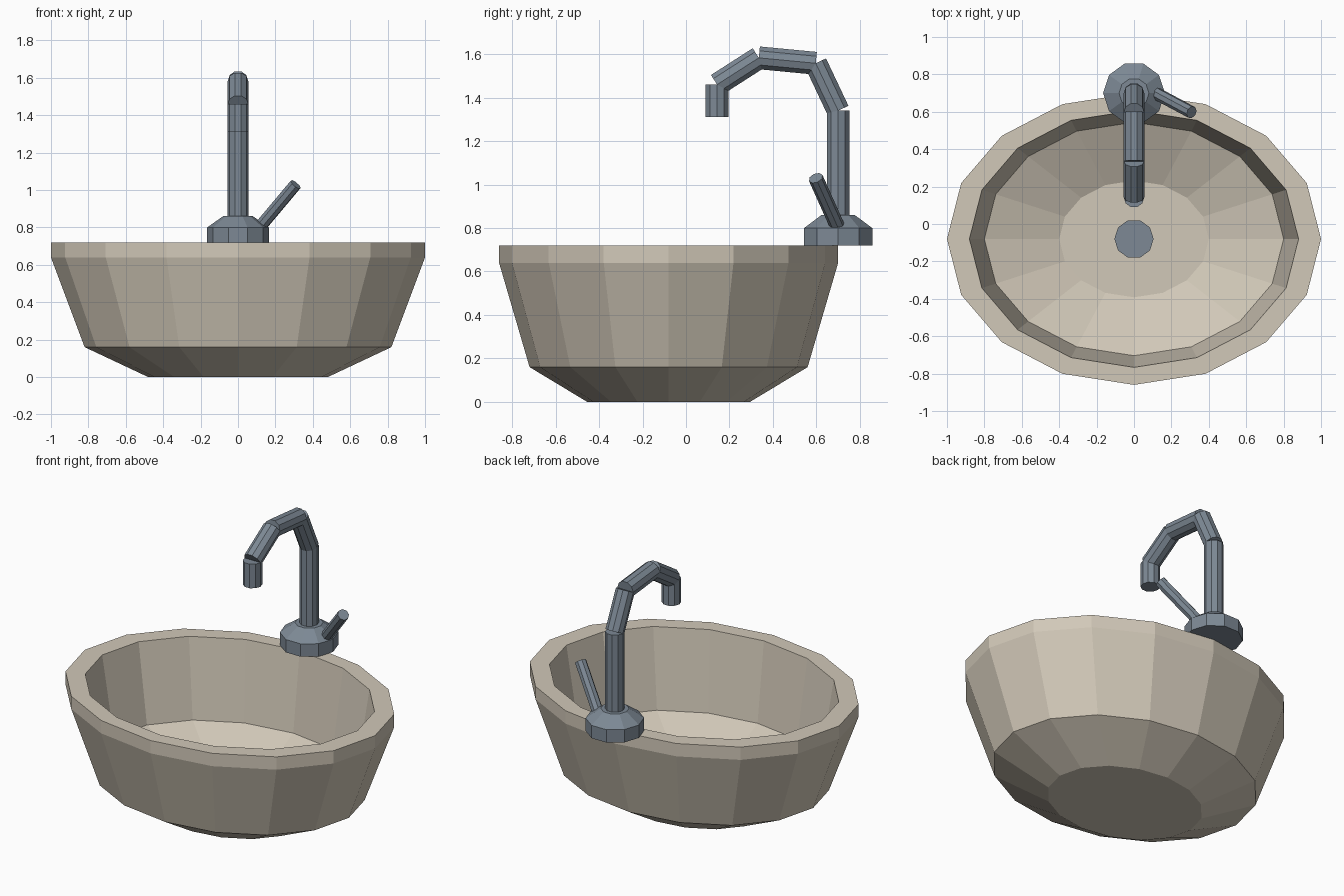
import bpy, bmesh, math
from mathutils import Vector

if "Cube" in bpy.data.objects:
    bpy.data.objects.remove(bpy.data.objects["Cube"])


def material(name, rgb):
    m = bpy.data.materials.new(name)
    m.diffuse_color = (*rgb, 1.0)
    m.use_nodes = True
    m.node_tree.nodes["Principled BSDF"].inputs["Base Color"].default_value = m.diffuse_color
    return m


STONE = material("warm_stone", (0.64, 0.58, 0.48))
METAL = material("grey_metal", (0.205, 0.25, 0.30))


def loft(name, rings, mat):
    """Skin a list of equal-sized point rings and cap both ends."""
    bm = bmesh.new()
    loops = [[bm.verts.new(p) for p in ring] for ring in rings]
    n = len(loops[0])
    for a, b in zip(loops, loops[1:]):
        for i in range(n):
            j = (i + 1) % n
            bm.faces.new((a[i], a[j], b[j], b[i]))
    bm.faces.new(loops[0][::-1])
    bm.faces.new(loops[-1])
    bmesh.ops.recalc_face_normals(bm, faces=bm.faces[:])
    mesh = bpy.data.meshes.new(name)
    bm.to_mesh(mesh)
    bm.free()
    mesh.materials.append(mat)
    obj = bpy.data.objects.new(name, mesh)
    bpy.context.collection.objects.link(obj)
    return obj


def lathe(name, profile, sides, cy, mat, squash=1.0):
    """Turn (radius, height) points around a vertical axis at y = cy."""
    angles = [2 * math.pi * i / sides for i in range(sides)]
    rings = [[(r * math.cos(t), cy + squash * r * math.sin(t), z)
              for t in angles] for r, z in profile]
    return loft(name, rings, mat)


def rod(name, start, end, radius, sides, mat):
    """Straight capped tube between two points."""
    start, end = Vector(start), Vector(end)
    d = (end - start).normalized()
    u = Vector((1, 0, 0))
    u = (u - d * u.dot(d)).normalized()
    v = d.cross(u)
    angles = [2 * math.pi * i / sides for i in range(sides)]
    rings = [[c + radius * (u * math.cos(t) + v * math.sin(t))
              for t in angles] for c in (start, end)]
    return loft(name, rings, mat)


# Oval bowl: outside from the foot up, over the rim, down to the inner floor
BOWL_Y = -0.08
FLOOR_Z = 0.08
lathe("bowl", [(0.48, 0), (0.82, 0.16), (1.0, 0.64), (1.0, 0.72),
               (0.88, 0.72), (0.80, 0.23), (0.40, FLOOR_Z)],
      16, BOWL_Y, STONE, squash=0.78)

# Drain plate in the floor
lathe("drain", [(0.105, FLOOR_Z - 0.01), (0.105, FLOOR_Z + 0.012)],
      10, BOWL_Y, METAL)

# Tap base with chamfered top
TAP_Y = 0.70
lathe("tap_base", [(0.165, 0.72), (0.165, 0.80), (0.08, 0.86)],
      10, TAP_Y, METAL)

# Spout made of straight tube sections along a hooked path (y, z)
path = [(TAP_Y, 0.80), (TAP_Y, 1.34), (0.597, 1.558),
        (0.335, 1.583), (0.143, 1.46), (0.143, 1.31)]
for i, (a, b) in enumerate(zip(path, path[1:])):
    rod(f"spout_section_{i + 1}", (0, *a), (0, *b), 0.055, 10, METAL)

# Lever handle
rod("handle", (0.115, 0.70, 0.80), (0.308, 0.597, 1.03), 0.034, 8, METAL)
